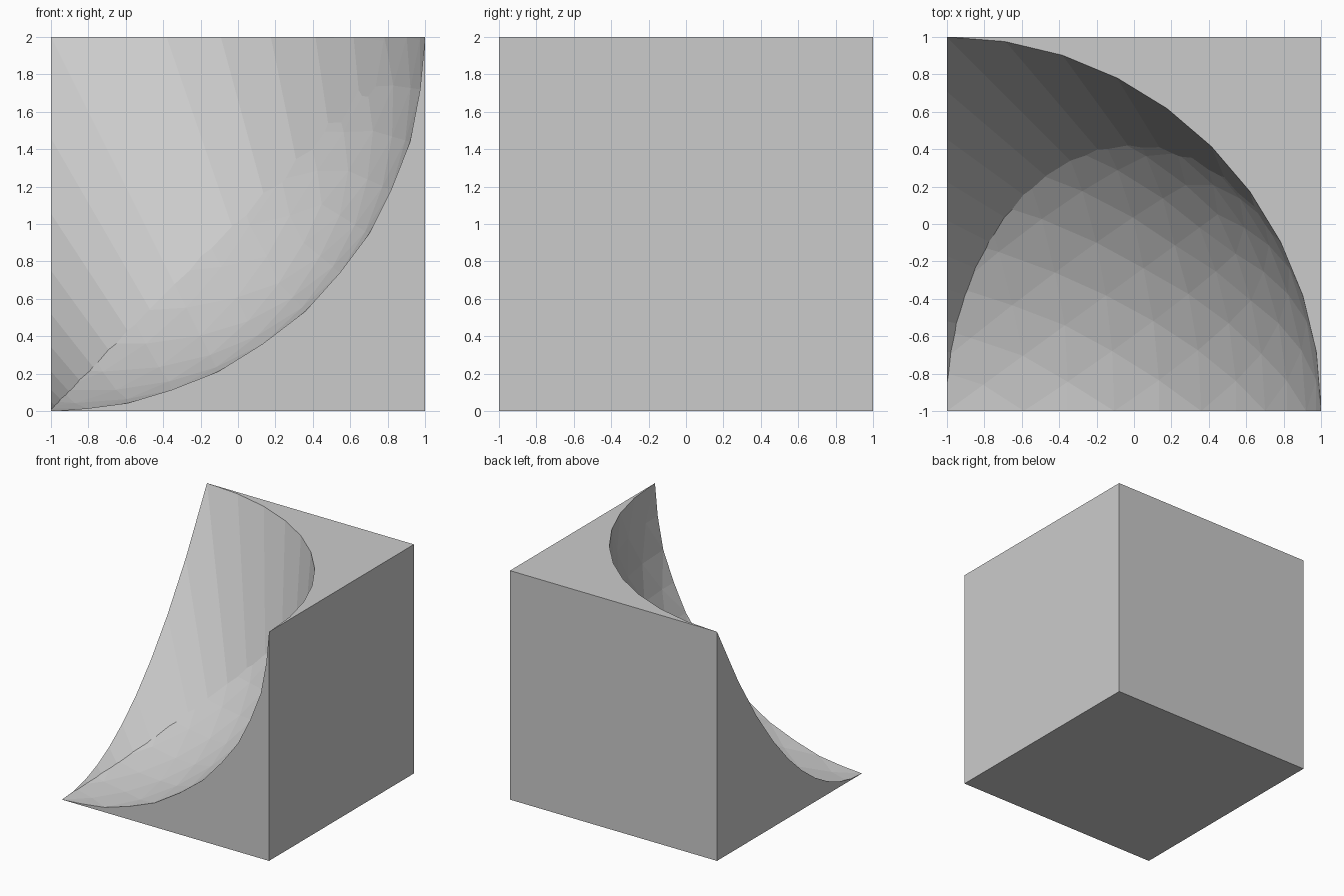
import bpy, bmesh
from mathutils import Matrix, Vector

if "Cube" in bpy.data.objects:
    bpy.data.objects.remove(bpy.data.objects["Cube"])


def make_object(name, bm):
    mesh = bpy.data.meshes.new(name)
    bmesh.ops.recalc_face_normals(bm, faces=bm.faces)
    bm.to_mesh(mesh)
    bm.free()
    obj = bpy.data.objects.new(name, mesh)
    bpy.context.collection.objects.link(obj)
    return obj


def apply_boolean(target, cutter, operation):
    mod = target.modifiers.new(operation.lower(), 'BOOLEAN')
    mod.operation = operation
    mod.solver = 'EXACT'
    mod.object = cutter
    bpy.context.view_layer.objects.active = target
    bpy.ops.object.modifier_apply(modifier=mod.name)
    bpy.data.objects.remove(cutter)


# Solid cube standing on the ground
bm = bmesh.new()
bmesh.ops.create_cube(bm, size=2, matrix=Matrix.Translation((0, 0, 1)))
block = make_object("carved_block", bm)

# Ball centred on the upper front left corner of the cube
bm = bmesh.new()
bmesh.ops.create_icosphere(bm, subdivisions=4, radius=2,
                           matrix=Matrix.Translation((-1, -1, 2)))
ball = make_object("ball_cutter", bm)

# Slanted cone: apex below the front right edge, radius 2 at the cube's top
apex, grow = Vector((1, -1, -2)), 1.1
bm = bmesh.new()
bmesh.ops.create_cone(bm, cap_ends=True, segments=40, radius1=0, radius2=2 * grow,
                      depth=4 * grow, matrix=Matrix.Translation((0, 0, 2 * grow)))
bmesh.ops.remove_doubles(bm, verts=bm.verts, dist=1e-4)
for v in bm.verts:
    v.co.x -= v.co.z / 2
    v.co += apex
cone = make_object("cone_cutter", bm)

# The hollow is the volume shared by ball and cone
apply_boolean(ball, cone, 'INTERSECT')
apply_boolean(block, ball, 'DIFFERENCE')
